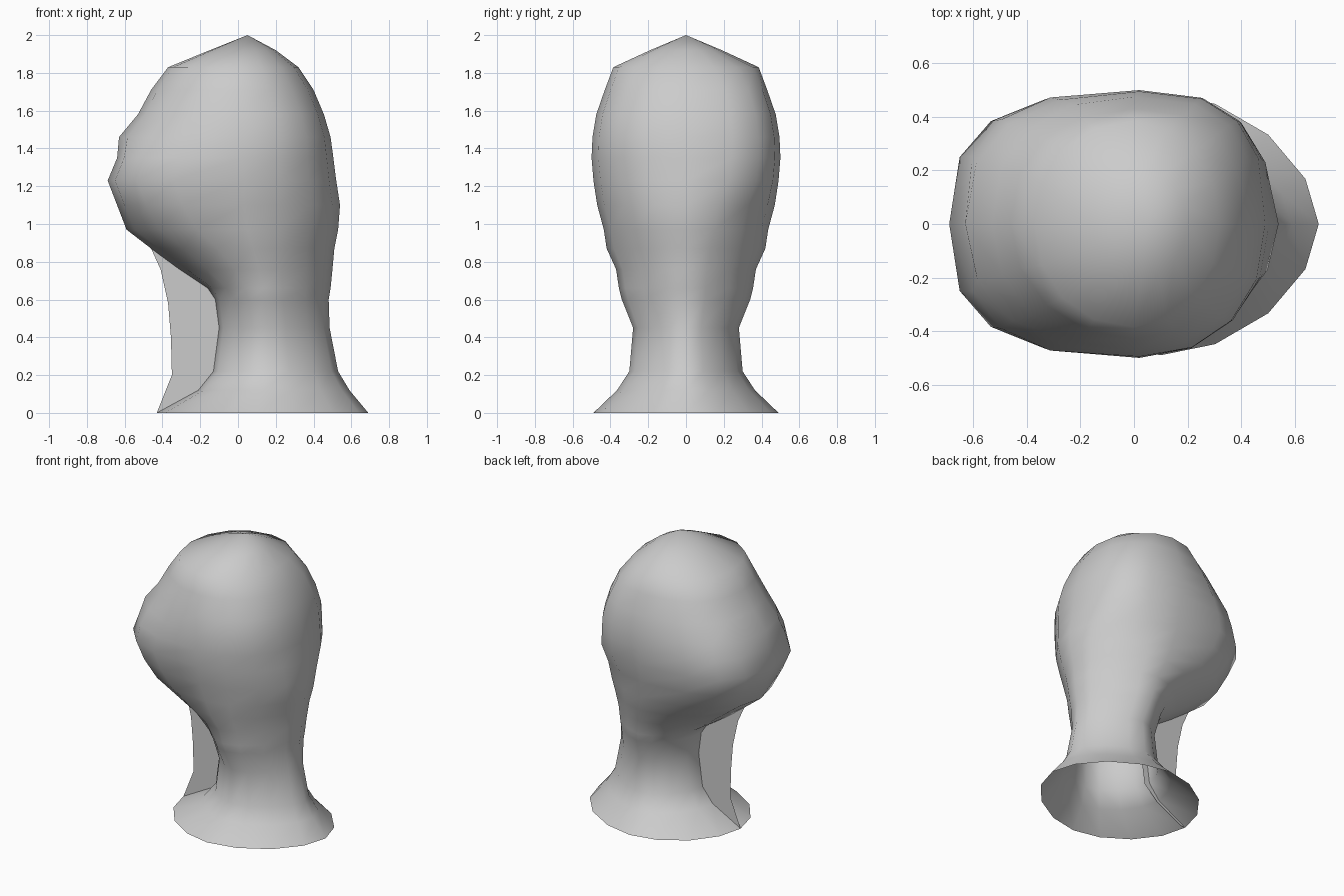
import bpy, bmesh, math

grey = bpy.data.materials.new("grey")
grey.diffuse_color = (0.6, 0.6, 0.6, 1)


def make_object(name, bm):
    mesh = bpy.data.meshes.new(name)
    bm.to_mesh(mesh)
    bm.free()
    mesh.materials.append(grey)
    obj = bpy.data.objects.new(name, mesh)
    bpy.context.collection.objects.link(obj)
    return obj


def power(v, n):
    return math.copysign(abs(v) ** (2 / n), v)


# Rings: z, left x, right x, widest x, half depth, left roundness, right roundness
RINGS = [
    (0.00, -0.43, 0.69, 0.10, 0.49, 1.85, 1.8),
    (0.12, -0.21, 0.59, 0.13, 0.365, 1.8, 1.7),
    (0.22, -0.13, 0.53, 0.16, 0.30, 1.75, 1.6),
    (0.45, -0.10, 0.485, 0.16, 0.28, 1.75, 1.55),
    (0.60, -0.12, 0.48, 0.14, 0.34, 1.75, 1.55),
    (0.66, -0.16, 0.49, 0.13, 0.355, 1.7, 1.55),
    (0.76, -0.31, 0.50, 0.11, 0.37, 1.6, 1.6),
    (0.87, -0.46, 0.51, 0.08, 0.42, 1.8, 1.65),
    (0.97, -0.59, 0.53, 0.05, 0.435, 2.2, 1.8),
    (1.10, -0.64, 0.54, 0.03, 0.47, 2.65, 1.9),
    (1.23, -0.69, 0.52, 0.03, 0.49, 2.85, 2.0),
    (1.35, -0.64, 0.505, 0.02, 0.50, 2.8, 2.1),
    (1.46, -0.63, 0.49, 0.02, 0.495, 2.45, 2.2),
    (1.58, -0.53, 0.455, 0.0, 0.475, 2.35, 2.2),
    (1.71, -0.46, 0.40, 0.0, 0.43, 2.25, 2.1),
    (1.83, -0.37, 0.32, 0.0, 0.385, 2.1, 2.0),
    (1.92, -0.15, 0.20, 0.03, 0.19, 2.0, 2.0),
]
SIDES = 16

# Hollow column flaring at the foot and swelling into the overhanging head
bm = bmesh.new()
loops = []
for z, left, right, mid, depth, n_left, n_right in RINGS:
    loop = []
    for i in range(SIDES):
        a = 2 * math.pi * i / SIDES
        c, s = math.cos(a), math.sin(a)
        n = n_right if c > 0 else n_left
        if c > 0.01 and s > 0.01 and 1.2 < z < 1.75:  # fuller back corner
            n += 0.55
        if c < -0.01 and s < -0.01 and 1.4 < z < 1.75:  # slimmer front corner
            n -= 0.25
        reach = right - mid if c > 0 else mid - left
        loop.append(bm.verts.new((mid + reach * power(c, n), depth * power(s, n), z)))
    loops.append(loop)
for low, high in zip(loops, loops[1:]):
    for i in range(SIDES):
        j = (i + 1) % SIDES
        bm.faces.new((low[i], low[j], high[j], high[i]))
crown = bm.verts.new((0.05, 0, 2.0))
for i in range(SIDES):
    bm.faces.new((loops[-1][i], loops[-1][(i + 1) % SIDES], crown))
for face in bm.faces:
    face.smooth = True
make_object("head_and_column", bm)

# Thin web between the foot and the underside of the head
OUTER = [(-0.43, 0.0), (-0.39, 0.1), (-0.35, 0.2), (-0.355, 0.4), (-0.37, 0.58), (-0.41, 0.76), (-0.46, 0.87)]
INNER = [(-0.40, 0.0), (-0.2, 0.1), (-0.09, 0.2), (-0.06, 0.4), (-0.06, 0.58), (-0.26, 0.76), (-0.44, 0.88)]
bm = bmesh.new()
edges = [[bm.verts.new((x, 0, z)) for x, z in side] for side in (OUTER, INNER)]
for k in range(len(OUTER) - 1):
    bm.faces.new((edges[0][k], edges[1][k], edges[1][k + 1], edges[0][k + 1]))
make_object("web", bm)
